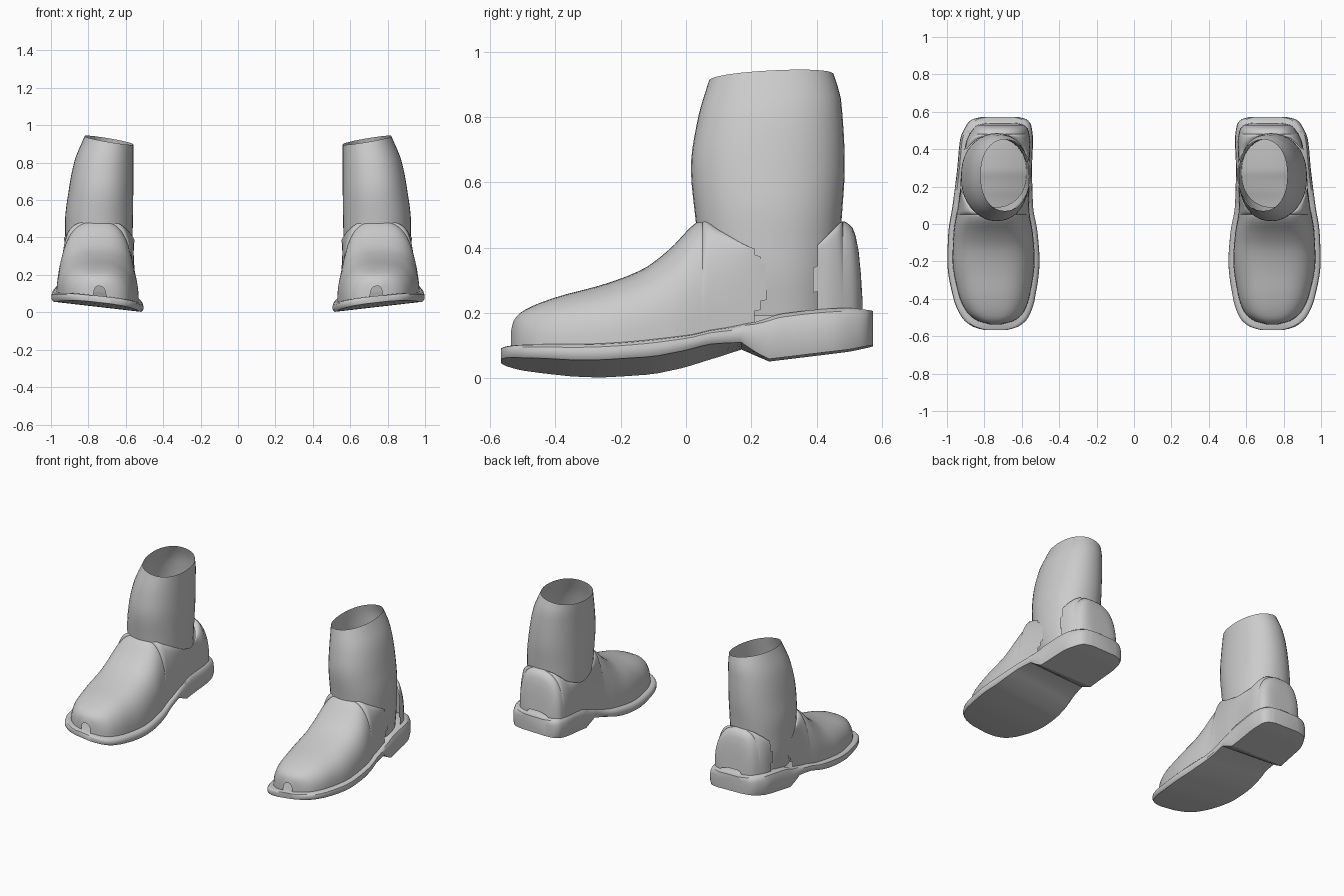
import bpy, bmesh, math

cube = bpy.data.objects.get("Cube")
if cube:
    bpy.data.objects.remove(cube, do_unlink=True)

grey = bpy.data.materials.new("pale grey leather")
grey.use_nodes = True
grey.diffuse_color = (0.6, 0.6, 0.6, 1)
grey.node_tree.nodes["Principled BSDF"].inputs["Base Color"].default_value = (0.6, 0.6, 0.6, 1)


def curve(points, smooth=True):
    """Function through (position, value) points, smooth or straight."""
    n = len(points)
    slope = [(points[i + 1][1] - points[i][1]) / (points[i + 1][0] - points[i][0]) for i in range(n - 1)]
    tan = [slope[0]] + [0 if a * b <= 0 else 2 * a * b / (a + b) for a, b in zip(slope, slope[1:])] + [slope[-1]]

    def f(p):
        p = min(max(p, points[0][0]), points[-1][0])
        i = max(k for k in range(n - 1) if points[k][0] <= p)
        (p0, v0), (p1, v1) = points[i], points[i + 1]
        d = p1 - p0
        t = (p - p0) / d
        if not smooth:
            return v0 + (v1 - v0) * t
        return (v0 * (1 + 2 * t) * (1 - t) ** 2 + d * tan[i] * t * (1 - t) ** 2
                + v1 * t * t * (3 - 2 * t) + d * tan[i + 1] * t * t * (t - 1))
    return f


def spaced(a, b, n):
    """Positions from a to b, closer together at both ends."""
    return [a + (b - a) * (1 - math.cos(math.pi * i / n)) / 2 for i in range(n + 1)]


def add_sheet(bm, rows, closed=False, keep=lambda centre: True):
    verts = [[bm.verts.new(p) for p in row] for row in rows]
    for a, b in zip(verts, verts[1:]):
        for j in range(len(a) if closed else len(a) - 1):
            k = (j + 1) % len(a)
            quad = (a[j], a[k], b[k], b[j])
            if keep(sum((v.co for v in quad), quad[0].co * 0) / 4):
                bm.faces.new(quad)
    return verts


def finish(name, bm, angle=40):
    """Weld, shade and mirror one part to make the pair."""
    bmesh.ops.remove_doubles(bm, verts=bm.verts, dist=0.0008)
    bmesh.ops.delete(bm, geom=[v for v in bm.verts if not v.link_faces], context='VERTS')
    bmesh.ops.recalc_face_normals(bm, faces=bm.faces)
    mesh = bpy.data.meshes.new(name)
    bm.to_mesh(mesh)
    bm.free()
    mesh.materials.append(grey)
    ob = bpy.data.objects.new(name, mesh)
    bpy.context.collection.objects.link(ob)
    bpy.ops.object.select_all(action='DESELECT')
    ob.select_set(True)
    bpy.context.view_layer.objects.active = ob
    bpy.ops.object.shade_smooth_by_angle(angle=math.radians(angle))
    mod = ob.modifiers.new("pair", 'MIRROR')
    mod.use_mirror_merge = False


# Sole shape along its length: inner and outer edge, underside, top, sideways tilt
inner = curve([(-.567, .68), (-.55, .62), (-.5, .565), (-.4, .53), (-.2, .505), (-.05, .515), (.1, .54),
               (.3, .545), (.45, .54), (.53, .55), (.56, .575), (.573, .62)])
outer = curve([(-.567, .8), (-.55, .86), (-.5, .92), (-.4, .965), (-.2, .998), (-.05, .993), (.1, .97),
               (.3, .945), (.45, .93), (.53, .895), (.56, .865), (.573, .81)])
under = curve([(-.57, .025), (-.5, .015), (-.35, .002), (-.26, 0), (-.1, .01), (0, .03), (.1, .06),
               (.17, .085), (.255, .05), (.5, .08), (.573, .095)], smooth=False)
top = curve([(-.57, .06), (-.3, .052), (0, .078), (.1, .107), (.2, .155), (.3, .19), (.5, .207), (.573, .2)])
tilt = curve([(-.57, .115), (.05, .115), (.25, .02), (.573, .02)])

# Sole with a rounded welt and a stepped heel
bm = bmesh.new()
side = [(0, .008), (.2, .001), (.5, 0), (.75, .003), (.92, .012), (1, .028)]
rows = []
for y in spaced(-.567, .17, 30) + spaced(.17, .255, 4)[1:] + spaced(.255, .573, 24)[1:]:
    a, b = inner(y), outer(y)
    section = [(a + d, v) for v, d in reversed(side)] + [(b - d, v) for v, d in side]
    rows.append([(x, y, under(y) * (1 - v) + top(y) * v + tilt(y) * (x - .5)) for x, v in section])
verts = add_sheet(bm, rows, closed=True)
bm.faces.new(verts[0])
bm.faces.new(verts[-1])
finish("sole", bm, 35)

# Upper: vamp, inner quarter and heel counter, open at the ankle and at the outer side
ridge = curve([(-.536, .14), (-.53, .172), (-.5, .205), (-.4, .247), (-.25, .288), (-.13, .335), (-.05, .395),
               (.03, .475), (.05, .485), (.1, .455), (.2, .4), (.3, .375), (.39, .4), (.45, .455),
               (.48, .48), (.51, .46), (.53, .38), (.541, .23)])
MID = .745
bm = bmesh.new()
STEPS = 14
for sign in (-1, 1):
    rows = []
    for y in spaced(-.536, .05, 28) + spaced(.05, .48, 36)[1:] + spaced(.48, .541, 10)[1:]:
        inset = .026 - .012 * min(max(y / .2, 0), 1)
        s = y / .945
        xb = inner(s) + inset if sign < 0 else outer(s) - .028
        xt = MID + sign * .193 * math.sqrt(max(0, 1 - ((y - .265) / .215) ** 2))
        zb = top(y) + tilt(y) * (xb - .5) - .006
        row = []
        for i in range(STEPS + 1):
            a = math.pi / 2 * i / STEPS
            c = max(math.cos(a), 0) ** .72 if i < STEPS else 0
            row.append((xt + (xb - xt) * c, y, zb + (ridge(y) - zb) * math.sin(a) ** .8))
        rows.append(row)
    gap_front = curve([(.2, .215), (.28, .25), (.34, .24), (.4, .2)])
    gap_back = curve([(.2, .41), (.3, .39), (.38, .41)])
    add_sheet(bm, rows, keep=lambda c: sign < 0 or not gap_front(c.z) < c.y < gap_back(c.z))
finish("upper", bm, 60)

# Ankle shaft: open tube that leans inward, with a slanted rim
x_in = curve([(.19, .575), (.35, .567), (.48, .562), (.65, .56), (.93, .56)])
x_out = curve([(.19, .908), (.35, .925), (.48, .925), (.65, .905), (.8, .875), (.93, .82)])
y_front = curve([(.19, .09), (.35, .045), (.48, .03), (.65, .015), (.8, .035), (.93, .07)])
y_back = curve([(.19, .46), (.35, .468), (.48, .476), (.65, .486), (.85, .475), (.93, .452)])
bm = bmesh.new()
rows = []
for i in range(21):
    z = .19 + .74 * i / 20
    cx, hx = (x_in(z) + x_out(z)) / 2, (x_out(z) - x_in(z)) / 2
    cy, hy = (y_front(z) + y_back(z)) / 2, (y_back(z) - y_front(z)) / 2
    lean = (i / 20) ** 3
    row = []
    for j in range(40):
        a = math.tau * j / 40
        x, y = [math.copysign(abs(f(a)) ** .92, f(a)) for f in (math.cos, math.sin)]
        row.append((cx + hx * x, cy + hy * y, z + lean * (.022 * x + .01 * y - .01)))
    rows.append(row)
add_sheet(bm, rows, closed=True)
finish("shaft", bm, 60)
